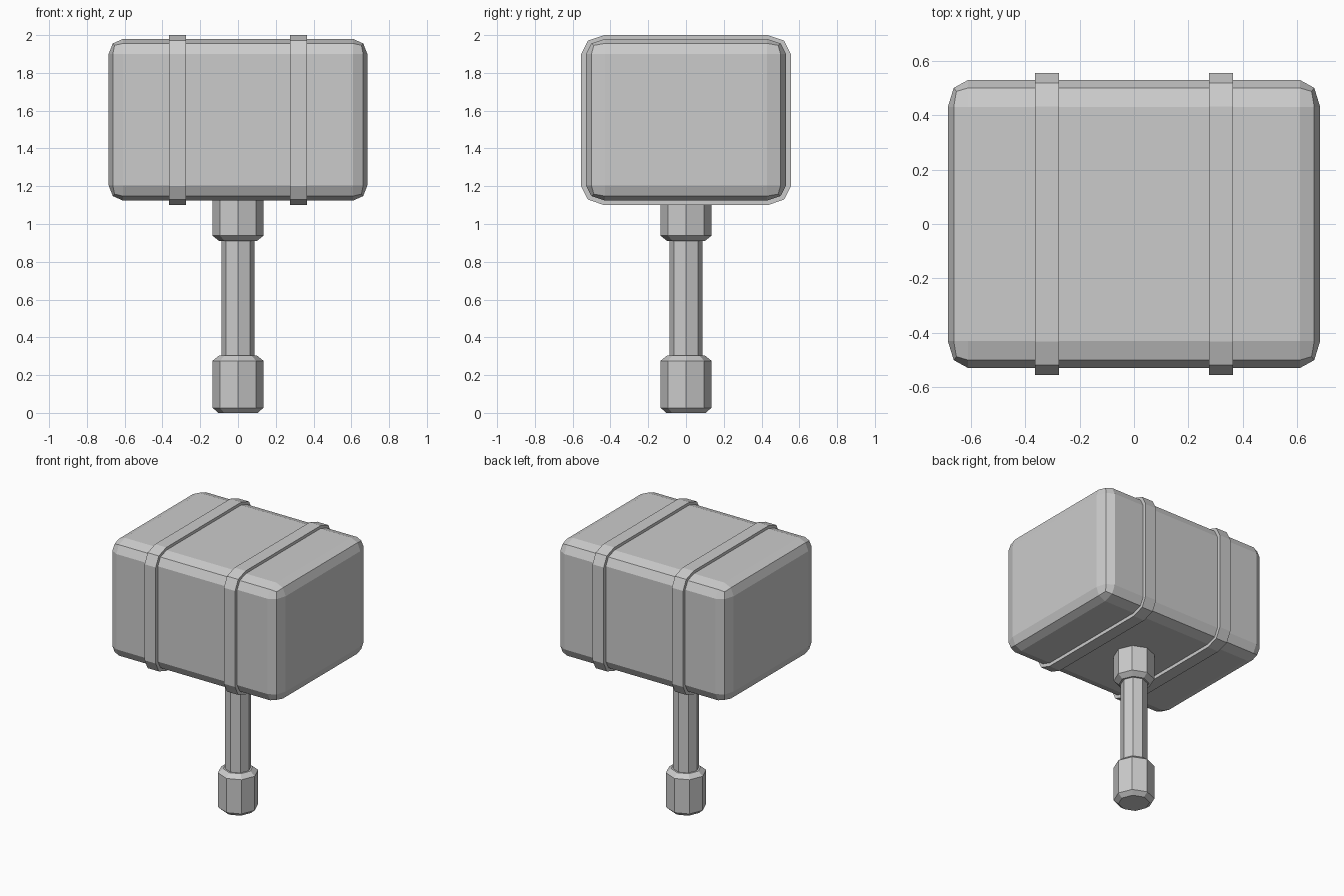
import bpy, bmesh
from math import cos, sin, pi
from mathutils import Vector

if "Cube" in bpy.data.objects:
    bpy.data.objects.remove(bpy.data.objects["Cube"])


def add_object(name, bm):
    bmesh.ops.recalc_face_normals(bm, faces=bm.faces[:])
    mesh = bpy.data.meshes.new(name)
    bm.to_mesh(mesh)
    bm.free()
    obj = bpy.data.objects.new(name, mesh)
    bpy.context.collection.objects.link(obj)
    return obj


def rounded_box(name, center, size, round_xyz, along_x_only=False):
    """Box with two-segment rounded edges; rounding width differs per axis."""
    bm = bmesh.new()
    bmesh.ops.create_cube(bm, size=1)
    bmesh.ops.scale(bm, vec=[s / r for s, r in zip(size, round_xyz)], verts=bm.verts)
    edges = bm.edges[:]
    if along_x_only:
        edges = [e for e in edges if abs(e.verts[0].co.x - e.verts[1].co.x) > 1e-4]
    bmesh.ops.bevel(bm, geom=edges, offset=1, offset_type='OFFSET',
                    segments=2, profile=0.5, affect='EDGES')
    bmesh.ops.scale(bm, vec=round_xyz, verts=bm.verts)
    bmesh.ops.translate(bm, vec=Vector(center), verts=bm.verts)
    return add_object(name, bm)


def octagon_lathe(name, profile):
    """Eight-sided solid from (radius, z) pairs, with a corner on each axis."""
    bm = bmesh.new()
    n = 8
    rings = [[bm.verts.new((r * cos(2 * pi * i / n), r * sin(2 * pi * i / n), z))
              for i in range(n)] for r, z in profile]
    for lo, hi in zip(rings, rings[1:]):
        for i in range(n):
            j = (i + 1) % n
            bm.faces.new((lo[i], lo[j], hi[j], hi[i]))
    bm.faces.new(rings[0][::-1])
    bm.faces.new(rings[-1])
    return add_object(name, bm)


# Hammer head
rounded_box("head", (0, 0, 1.552), (1.37, 1.06, 0.855), (0.075, 0.1, 0.08))

# Two raised bands around the head
for side, x in (("left", -0.32), ("right", 0.32)):
    rounded_box("band_" + side, (x, 0, 1.55), (0.09, 1.11, 0.9),
                (0.09, 0.122, 0.1), along_x_only=True)

# Handle shaft, pommel and collar under the head
octagon_lathe("handle", [(0.088, 0.2), (0.088, 1.2)])
octagon_lathe("pommel", [(0.104, 0), (0.135, 0.027), (0.135, 0.276), (0.1, 0.304)])
octagon_lathe("collar", [(0.1, 0.91), (0.135, 0.938), (0.135, 1.2)])
